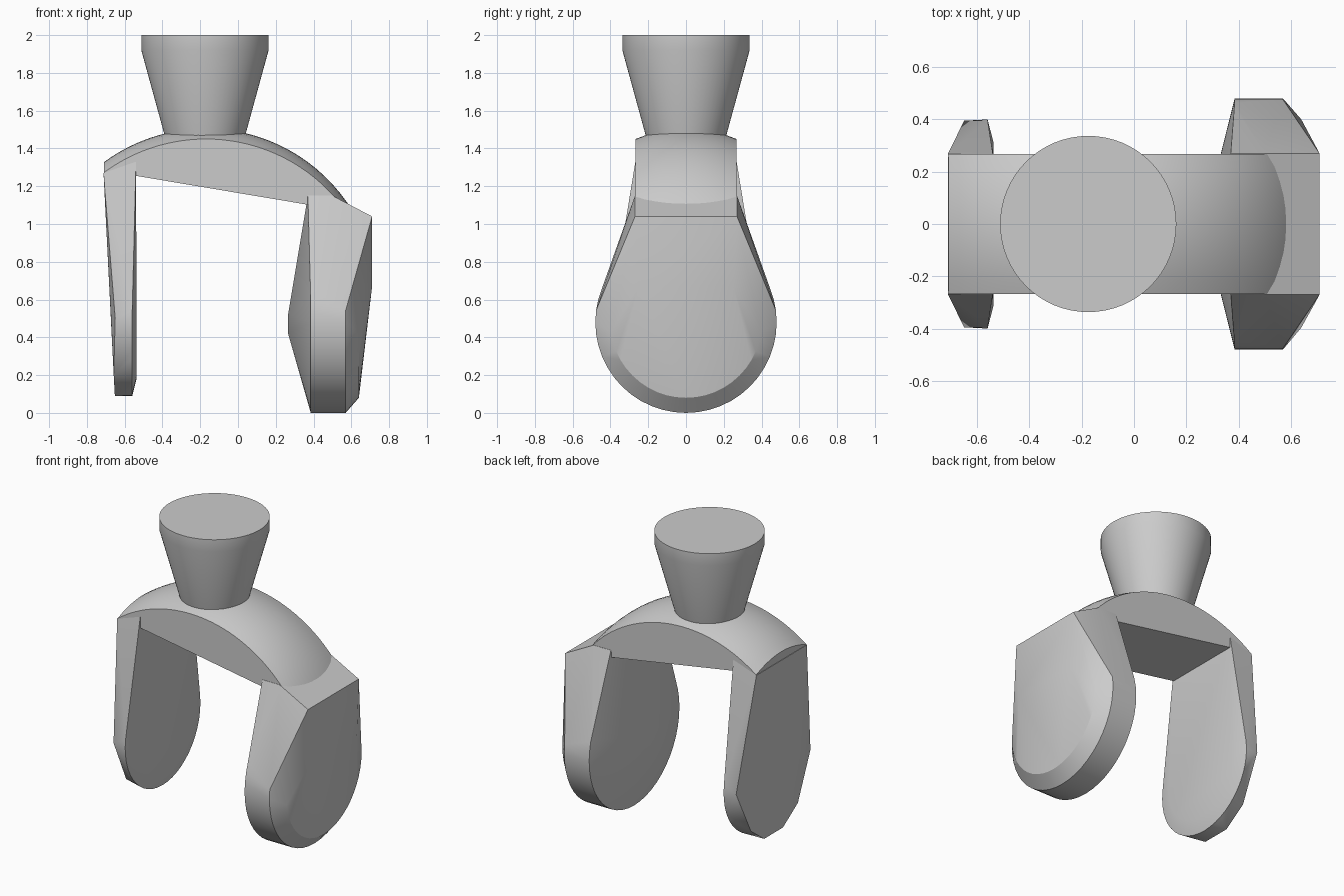
import bpy, bmesh, math
from math import sin, cos, pi

cube = bpy.data.objects.get("Cube")
if cube:
    bpy.data.objects.remove(cube)

grey = bpy.data.materials.new("plain_grey")
grey.use_nodes = True
COLOUR = (0.6, 0.6, 0.6, 1)
grey.diffuse_color = COLOUR
grey.node_tree.nodes["Principled BSDF"].inputs["Base Color"].default_value = COLOUR


def finish(name, bm, angle):
    bmesh.ops.recalc_face_normals(bm, faces=bm.faces)
    mesh = bpy.data.meshes.new(name)
    bm.to_mesh(mesh)
    bm.free()
    mesh.materials.append(grey)
    obj = bpy.data.objects.new(name, mesh)
    bpy.context.collection.objects.link(obj)
    bpy.ops.object.select_all(action='DESELECT')
    obj.select_set(True)
    bpy.context.view_layer.objects.active = obj
    bpy.ops.object.shade_smooth_by_angle(angle=math.radians(angle))
    return obj


def hull(name, points, angle=25):
    """Convex solid around the given points."""
    bm = bmesh.new()
    for p in points:
        bm.verts.new(p)
    bmesh.ops.remove_doubles(bm, verts=bm.verts, dist=0.0005)
    res = bmesh.ops.convex_hull(bm, input=bm.verts)
    inside = [v for v in set(res["geom_interior"] + res["geom_unused"])
              if isinstance(v, bmesh.types.BMVert)]
    bmesh.ops.delete(bm, geom=inside, context='VERTS')
    bmesh.ops.dissolve_limit(bm, angle_limit=0.01, verts=bm.verts, edges=bm.edges)
    return finish(name, bm, angle)


def arc(x, r, zc, top, n=48):
    """Circle of points in the y-z plane, kept below a height."""
    pts = [(x, r * sin(2 * pi * i / n), zc - r * cos(2 * pi * i / n)) for i in range(n)]
    return [p for p in pts if p[2] <= top]


def pair(x, y, z):
    return [(x, y, z), (x, -y, z)]


# Stem: flared round post with a short straight collar
bm = bmesh.new()
rings = []
for r, z in ((0.2, 1.4), (0.215, 1.475), (0.337, 1.92), (0.337, 2.0)):
    rings.append([bm.verts.new((-0.175 + r * cos(2 * pi * i / 64), r * sin(2 * pi * i / 64), z))
                  for i in range(64)])
for a, b in zip(rings, rings[1:]):
    for i in range(64):
        j = (i + 1) % 64
        bm.faces.new((a[i], a[j], b[j], b[i]))
bm.faces.new(rings[0])
bm.faces.new(rings[-1])
finish("stem", bm, 30)

# Bridge: arched top crowned across its width, straight sloping underside
HALF, CROWN, ACROSS, ALONG = 0.268, 0.055, 10, 32
bm = bmesh.new()
sections = []
for s in range(ALONG + 1):
    x = -0.71 + 1.33 * s / ALONG
    edge = 0.54 + math.sqrt(0.91 ** 2 - (x + 0.17) ** 2)
    under = min(1.255 - 0.168 * (x + 0.54), edge - 0.02)
    loop = [bm.verts.new((x, -HALF, under))]
    for k in range(ACROSS + 1):
        t = 2 * k / ACROSS - 1
        loop.append(bm.verts.new((x, HALF * t, edge + CROWN * (1 - t * t))))
    loop.append(bm.verts.new((x, HALF, under)))
    sections.append(loop)
for a, b in zip(sections, sections[1:]):
    for i in range(len(a)):
        j = (i + 1) % len(a)
        bm.faces.new((a[i], a[j], b[j], b[i]))
bm.faces.new(sections[0])
bm.faces.new(sections[-1])
finish("bridge", bm, 30)

# Thick arm: round rim, peaked inner face, bevelled outer panel
points = arc(0.385, 0.48, 0.48, 1) + arc(0.57, 0.48, 0.48, 0.58)
points += arc(0.64, 0.40, 0.48, 0.48)
points += pair(0.37, 0.27, 1.15) + pair(0.50, 0.27, 1.15)
points += pair(0.71, 0.27, 1.04) + pair(0.71, 0.25, 0.67)
points += [(0.265, 0, 0.42), (0.265, 0, 0.52)]
hull("thick_arm", points)

# Thin arm: rounded inner face, faceted sloping outer panel
points = arc(-0.56, 0.40, 0.49, 0.6) + arc(-0.537, 0.31, 0.49, 0.5)
points += pair(-0.54, 0.268, 1.33) + pair(-0.712, 0.268, 1.27)
points += pair(-0.65, 0.395, 0.5) + pair(-0.67, 0.30, 0.45)
points += pair(-0.658, 0.25, 0.2) + pair(-0.652, 0.10, 0.09)
hull("thin_arm", points)
